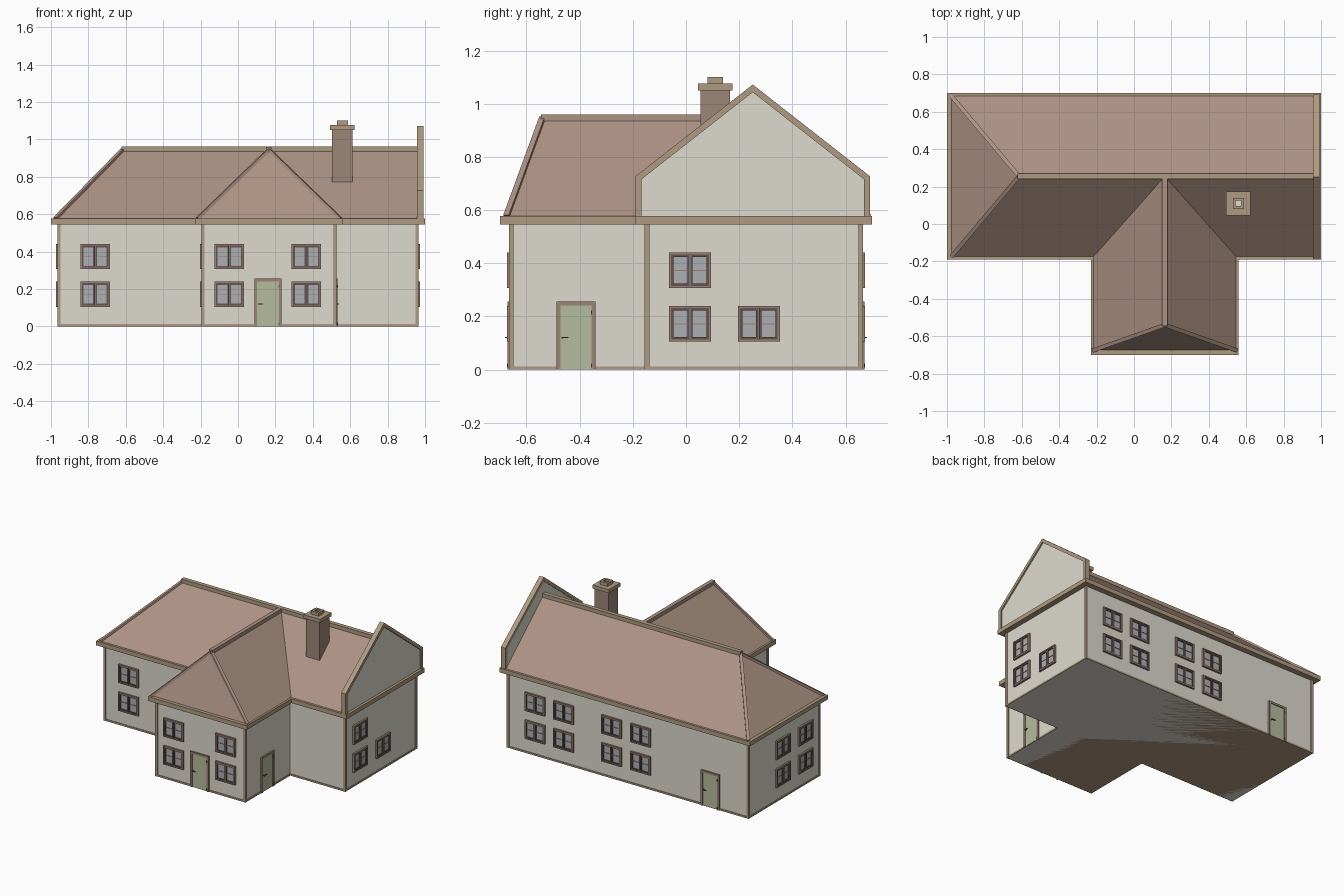
import bpy, bmesh
from math import pi
from mathutils import Matrix, Vector

if "Cube" in bpy.data.objects:
    bpy.data.objects.remove(bpy.data.objects["Cube"])

def mat(name, r, g, b):
    m = bpy.data.materials.new(name)
    m.diffuse_color = (r, g, b, 1)
    m.use_nodes = True
    m.node_tree.nodes["Principled BSDF"].inputs["Base Color"].default_value = m.diffuse_color
    return m

WALL = mat("plaster", .73, .70, .63)
ROOF = mat("roof_tile", .42, .29, .23)
TRIM = mat("trim", .43, .33, .22)
BRICK = mat("brick", .34, .24, .19)
DOOR = mat("door_green", .46, .50, .34)
GLASS = mat("glass", .42, .43, .45)
DARK = mat("dark_wood", .13, .09, .08)
FRAME = mat("frame_wood", .33, .23, .17)

def finish(bm, name, mats):
    bmesh.ops.recalc_face_normals(bm, faces=bm.faces)
    me = bpy.data.meshes.new(name)
    bm.to_mesh(me)
    bm.free()
    for m in mats:
        me.materials.append(m)
    ob = bpy.data.objects.new(name, me)
    bpy.context.collection.objects.link(ob)
    return ob

def boxes(name, parts):
    """parts: (x0, x1, y0, y1, z0, z1, material)"""
    bm = bmesh.new()
    mats = []
    for x0, x1, y0, y1, z0, z1, m in parts:
        if m not in mats:
            mats.append(m)
        M = Matrix.Translation(((x0+x1)/2, (y0+y1)/2, (z0+z1)/2)) @ Matrix.Diagonal((x1-x0, y1-y0, z1-z0, 1))
        vs = bmesh.ops.create_cube(bm, size=1, matrix=M)["verts"]
        for f in {f for v in vs for f in v.link_faces}:
            f.material_index = mats.index(m)
    return finish(bm, name, mats)

def prism(name, pts, vec, m):
    bm = bmesh.new()
    f = bm.faces.new([bm.verts.new(p) for p in pts])
    r = bmesh.ops.extrude_face_region(bm, geom=[f], use_keep_orig=True)
    bmesh.ops.translate(bm, vec=vec, verts=[v for v in r["geom"] if isinstance(v, bmesh.types.BMVert)])
    return finish(bm, name, [m])

def shell(name, verts, faces, m):
    bm = bmesh.new()
    vs = [bm.verts.new(v) for v in verts]
    for f in faces:
        bm.faces.new([vs[i] for i in f])
    return finish(bm, name, [m])

def beam(name, p, q, w, h, m):
    p, q = Vector(p), Vector(q)
    L = (q - p).length
    ob = boxes(name, [(0, L, -w/2, w/2, -h/2, h/2, m)])
    ob.matrix_world = Matrix.Translation(p) @ (q - p).to_track_quat('X', 'Z').to_matrix().to_4x4()
    return ob

# T-shaped footprint, grown outwards by o
def plan(o, z):
    a, b, c, d = -.15-o, -.66-o, -.19-o, .52+o
    return [(x, y, z) for x, y in ((-.96-o, a), (c, a), (c, b), (d, b), (d, a),
                                   (.96+o, a), (.96+o, .66+o), (-.96-o, .66+o))]

# Walls, base board, eaves and corner boards
prism("walls", plan(0, 0), (0, 0, .56), WALL)
prism("base_board", plan(.005, 0), (0, 0, .012), TRIM)
prism("eaves", plan(.04, .546), (0, 0, .031), TRIM)
for i, (x, y, z) in enumerate(plan(-.003, 0)):
    if i not in (1, 4):
        boxes("corner_board", [(x-.009, x+.009, y-.009, y+.009, 0, .55, TRIM)])

# Roofs
Z0, Z1 = .576, .945
A, B, C, D = (-.977, -.175, Z0), (.957, -.175, Z0), (.957, .685, Z0), (-.977, .685, Z0)
E, F = (-.615, .255, Z1), (.957, .255, Z1)
shell("main_roof", [A, B, C, D, E, F], [(0, 1, 5, 4), (2, 3, 4, 5), (3, 0, 4), (1, 2, 5)], ROOF)
P, Q, R, S = (-.217, -.675, Z0), (.547, -.675, Z0), (.547, .255, Z0), (-.217, .255, Z0)
T, U = (.165, -.54, Z1), (.165, .255, Z1)
shell("wing_roof", [P, Q, R, S, T, U], [(0, 1, 4), (1, 2, 5, 4), (3, 0, 4, 5)], ROOF)

# Ridge caps and hip strips
boxes("main_ridge", [(-.622, .957, .24, .27, .934, .961, TRIM)])
boxes("wing_ridge", [(.151, .179, -.546, .245, .934, .96, ROOF)])
for a, b in ((A, E), (D, E), (P, T), (Q, T)):
    beam("hip_strip", a, b, .022, .016, ROOF)

# Raised gable on the right end
outer = [(-.19, .577), (-.19, .727), (.251, 1.072), (.692, .727), (.692, .577)]
inner = [(-.167, .577), (-.167, .716), (.251, 1.043), (.669, .716), (.669, .577)]
prism("gable_coping", [(.957, y, z) for y, z in outer + inner[::-1]], (.035, 0, 0), TRIM)
prism("gable_panel", [(.962, y, z) for y, z in inner], (.02, 0, 0), WALL)

# Chimney with cap and hollow square pot
boxes("chimney_stack", [(.503, .613, .055, .165, .72, 1.05, BRICK)])
boxes("chimney_cap", [(.493, .623, .045, .175, 1.05, 1.076, TRIM)])
boxes("chimney_pot", [(.528, .588, .08, .095, 1.07, 1.1, TRIM), (.528, .588, .125, .14, 1.07, 1.1, TRIM),
                      (.528, .543, .095, .125, 1.07, 1.1, TRIM), (.573, .588, .095, .125, 1.07, 1.1, TRIM),
                      (.543, .573, .095, .125, 1.07, 1.078, WALL)])

def ring(x0, x1, z0, z1, w, d, m):
    return [(x0, x1, -d, .004, z0, z0+w, m), (x0, x1, -d, .004, z1-w, z1, m),
            (x0, x0+w, -d, .004, z0+w, z1-w, m), (x1-w, x1, -d, .004, z0+w, z1-w, m)]

# Two-sash window, centre at u along the wall, facing local -y
def window(z):
    p = ring(-.079, .079, z-.067, z+.067, .008, .013, FRAME)
    for s in (-1, 1):
        a, b = sorted((s*.001, s*.071))
        p += ring(a, b, z-.059, z+.059, .009, .010, DARK)
        p.append((a+.009, b-.009, -.007, .004, z-.002, z+.002, FRAME))
        p.append((a+.009, b-.009, -.004, .004, z-.05, z+.05, GLASS))
    return boxes("window", p)

def door():
    p = [(-.073, -.058, -.011, .004, 0, .256, FRAME), (.058, .073, -.011, .004, 0, .256, FRAME),
         (-.058, .058, -.011, .004, .241, .256, FRAME), (-.058, .058, -.006, .004, .002, .241, DOOR),
         (-.054, -.048, -.016, -.005, .117, .123, DARK), (-.054, -.028, -.020, -.015, .118, .123, DARK)]
    p += [(.056, .061, -.014, -.004, z, z+.014, DARK) for z in (.008, .208)]
    return boxes("door", p)

def place(ob, x, y, a):
    ob.matrix_world = Matrix.Translation((x, y, 0)) @ Matrix.Rotation(a, 4, 'Z')

HI, LO = .373, .172
both = (LO, HI)
spots = [(-.764, -.15, 0, both), (-.047, -.66, 0, both), (.366, -.66, 0, both),     # front
         (.96, .015, pi/2, both), (.96, .274, pi/2, (LO,)),                          # right end
         (-.96, .015, -pi/2, both), (-.96, .274, -pi/2, both),                       # left end
         (-.19, -.41, -pi/2, both)]                                                  # wing, left side
spots += [(x, .66, pi, both) for x in (.74, .51, .128, -.104)]                       # back
for x, y, a, rows in spots:
    for z in rows:
        place(window(z), x, y, a)
for x, y, a in ((.16, -.66, 0), (.52, -.414, pi/2), (-.66, .66, pi)):
    place(door(), x, y, a)
